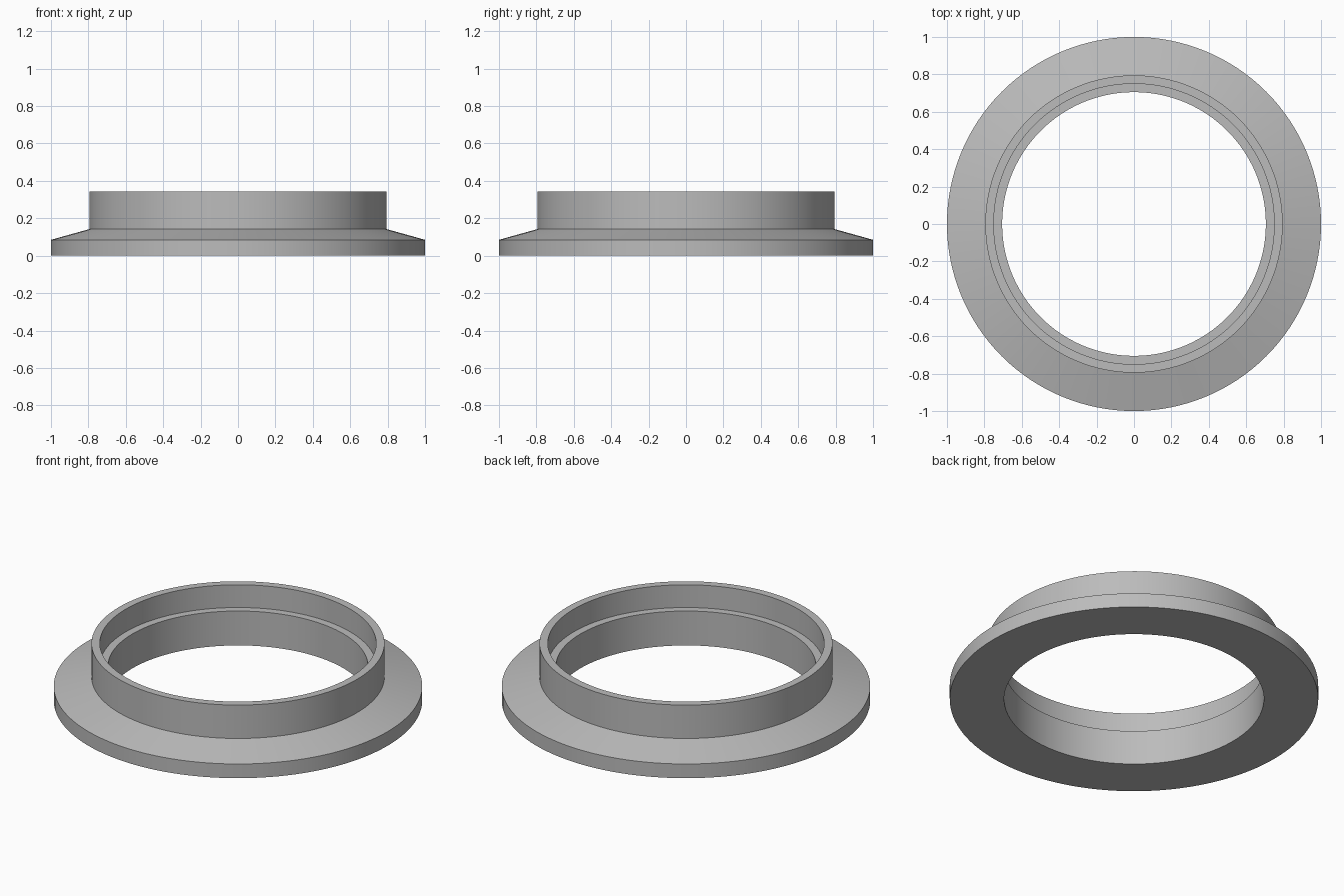
import bpy, bmesh, math
from mathutils import Matrix

cube = bpy.data.objects.get("Cube")
if cube:
    bpy.data.objects.remove(cube, do_unlink=True)

SEGMENTS = 128

# Plain grey material
grey = bpy.data.materials.new("plain_grey")
grey.use_nodes = True
colour = (0.5, 0.5, 0.5, 1)
grey.diffuse_color = colour
grey.node_tree.nodes["Principled BSDF"].inputs["Base Color"].default_value = colour

# Closed cross-section (radius, height): flange, sloped shoulder, collar, inner ledge
profile = [(0.705, 0), (1, 0), (1, 0.085), (0.795, 0.142),
           (0.795, 0.342), (0.75, 0.342), (0.75, 0.206), (0.705, 0.206)]


def lathe(name, section, material):
    """Revolve a closed section around z into a smooth solid ring."""
    bm = bmesh.new()
    rings = []
    for i in range(SEGMENTS):
        turn = Matrix.Rotation(2 * math.pi * i / SEGMENTS, 3, "Z")
        rings.append([bm.verts.new(turn @ bm_point) for bm_point in
                      (Matrix.Identity(3) @ p for p in map(to_vector, section))])
    count = len(section)
    for i, ring in enumerate(rings):
        after = rings[(i + 1) % SEGMENTS]
        for j in range(count):
            k = (j + 1) % count
            bm.faces.new((ring[j], after[j], after[k], ring[k]))
    bmesh.ops.recalc_face_normals(bm, faces=bm.faces)
    mesh = bpy.data.meshes.new(name)
    bm.to_mesh(mesh)
    bm.free()
    mesh.materials.append(material)
    obj = bpy.data.objects.new(name, mesh)
    bpy.context.collection.objects.link(obj)
    bpy.ops.object.select_all(action="DESELECT")
    obj.select_set(True)
    bpy.context.view_layer.objects.active = obj
    bpy.ops.object.shade_smooth_by_angle(angle=math.radians(12))
    return obj


def to_vector(point):
    from mathutils import Vector
    return Vector((point[0], 0, point[1]))


lathe("flanged_collar_ring", profile, grey)
